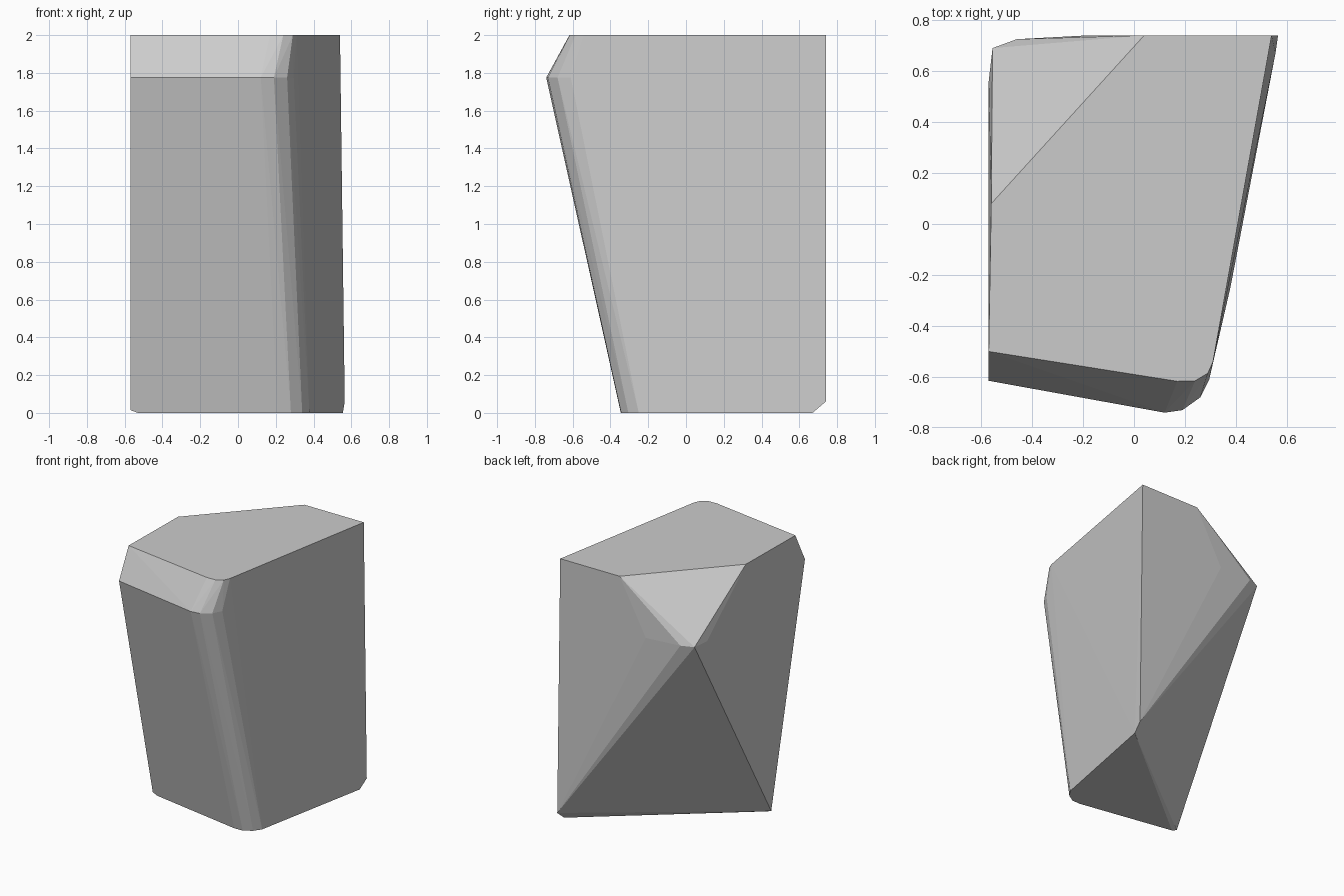
import bpy, bmesh, math

if "Cube" in bpy.data.objects:
    bpy.data.objects.remove(bpy.data.objects["Cube"])

# Levels of the chiselled block, each a short list of corner points
top_face = [(-0.57, -0.50), (0.08, -0.60), (0.17, -0.617), (0.24, -0.615), (0.29, -0.585),
            (0.31, -0.54), (0.54, 0.74), (0.04, 0.74), (-0.56, 0.08)]
front_brow = [(-0.57, -0.615), (0.12, -0.74), (0.19, -0.73), (0.26, -0.68), (0.295, -0.61)]
front_foot = [(0.21, -0.345), (0.28, -0.343), (0.34, -0.305), (0.378, -0.25)]

points = [(x, y, 2.0) for x, y in top_face]
points += [(x, y, 1.775) for x, y in front_brow]
points += [(x, y, 0.0) for x, y in front_foot]

# Overhanging back-left corner with its softened edges
points += [(-0.555, 0.69, 1.60), (-0.46, 0.725, 1.60), (-0.18, 0.74, 1.59), (-0.57, 0.56, 1.60)]

# Tips of the underside: left foot and back-right foot
points += [(-0.57, -0.21, 0.015), (-0.53, -0.215, 0.0),
           (0.565, 0.74, 0.06), (0.555, 0.67, 0.0)]

# Wrap the points in a convex skin
bm = bmesh.new()
for p in points:
    bm.verts.new(p)
bmesh.ops.convex_hull(bm, input=bm.verts[:])
bmesh.ops.delete(bm, geom=[v for v in bm.verts if not v.link_faces], context='VERTS')
bmesh.ops.dissolve_limit(bm, angle_limit=math.radians(0.8), verts=bm.verts[:], edges=bm.edges[:])
bmesh.ops.recalc_face_normals(bm, faces=bm.faces[:])

mesh = bpy.data.meshes.new("stone_block")
bm.to_mesh(mesh)
bm.free()
block = bpy.data.objects.new("stone_block", mesh)
bpy.context.collection.objects.link(block)
